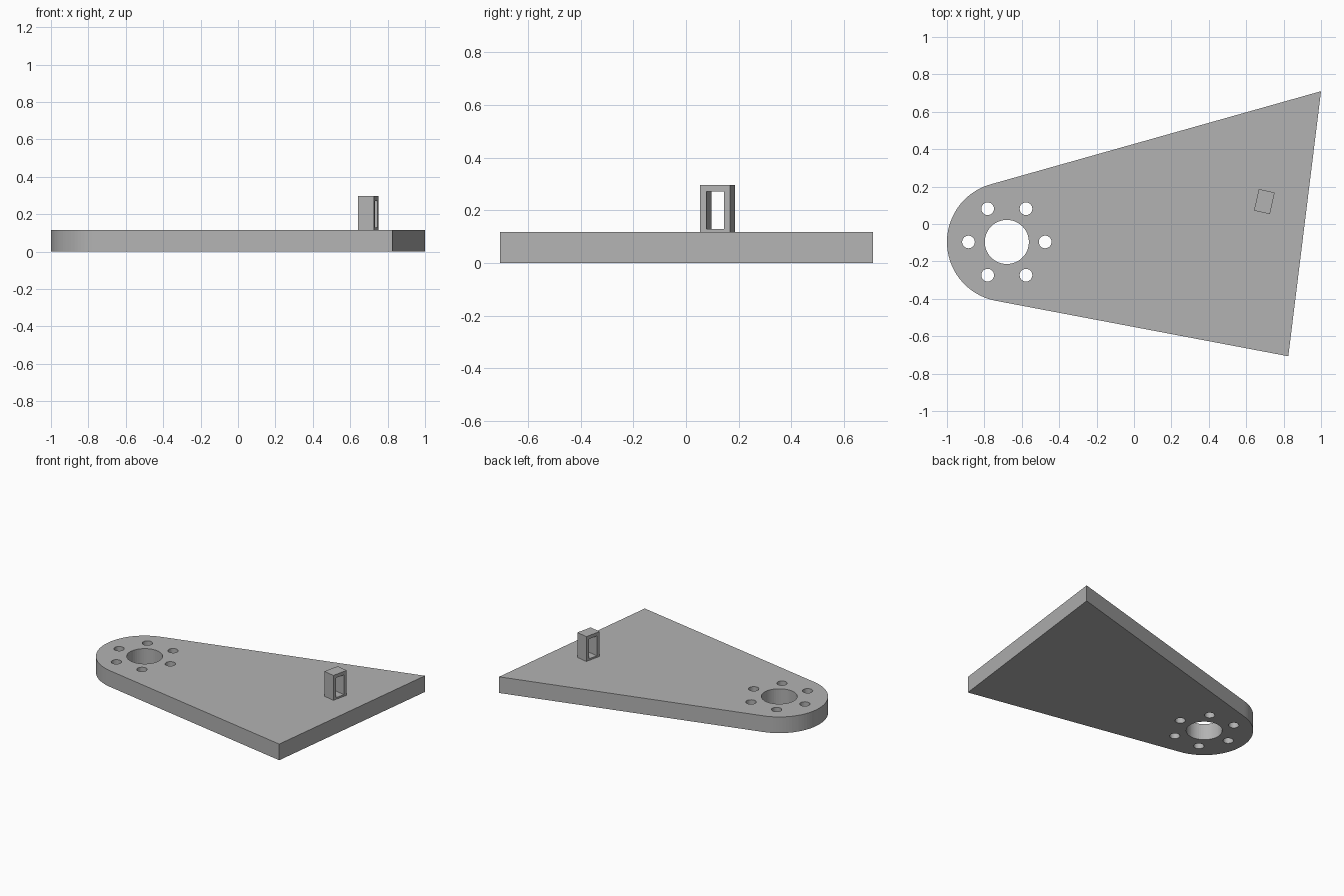
import bpy
import bmesh
from math import acos, atan2, cos, sin, pi, hypot, radians
from mathutils import Matrix, Vector

cube = bpy.data.objects.get("Cube")
if cube:
    bpy.data.objects.remove(cube, do_unlink=True)

GREY = (0.45, 0.45, 0.45, 1)
grey = bpy.data.materials.new("plain_grey")
grey.use_nodes = True
grey.diffuse_color = GREY
grey.node_tree.nodes["Principled BSDF"].inputs["Base Color"].default_value = GREY


def arc(centre, radius, start, end, steps):
    """Points along an arc, both ends included."""
    return [(centre[0] + radius * cos(start + (end - start) * i / steps),
             centre[1] + radius * sin(start + (end - start) * i / steps))
            for i in range(steps + 1)]


def circle(centre, radius, steps):
    return arc(centre, radius, 0, 2 * pi, steps)[:-1]


def rectangle(x0, x1, y0, y1):
    return [(x0, y0), (x1, y0), (x1, y1), (x0, y1)]


def slab(name, loops, thickness, matrix):
    """Extrude an outline with inner hole loops, centred on its own plane."""
    curve = bpy.data.curves.new(name + "_profile", "CURVE")
    curve.dimensions = "2D"
    curve.fill_mode = "BOTH"
    curve.extrude = thickness / 2
    for loop in loops:
        spline = curve.splines.new("POLY")
        spline.points.add(len(loop) - 1)
        for point, (x, y) in zip(spline.points, loop):
            point.co = (x, y, 0, 1)
        spline.use_cyclic_u = True
    source = bpy.data.objects.new(name + "_profile", curve)
    bpy.context.collection.objects.link(source)
    bpy.context.view_layer.update()
    evaluated = source.evaluated_get(bpy.context.evaluated_depsgraph_get())
    mesh = bpy.data.meshes.new_from_object(evaluated)
    bpy.data.objects.remove(source, do_unlink=True)

    # Weld the caps to the walls and place the part
    bm = bmesh.new()
    bm.from_mesh(mesh)
    bmesh.ops.remove_doubles(bm, verts=bm.verts, dist=0.0001)
    bm.transform(matrix)
    bmesh.ops.recalc_face_normals(bm, faces=bm.faces)
    for face in bm.faces:
        face.smooth = False
        face.material_index = 0
    bm.to_mesh(mesh)
    bm.free()
    mesh.name = name
    mesh.materials.clear()
    mesh.materials.append(grey)
    obj = bpy.data.objects.new(name, mesh)
    bpy.context.collection.objects.link(obj)
    return obj


# Base plate: round nose joined by tangents to two far corners
PLATE_TOP = 0.117
hub, nose = (-0.68, -0.096), 0.32
back_corner, front_corner = (1.0, 0.71), (0.825, -0.707)


def tangent_angle(corner, side):
    dx, dy = corner[0] - hub[0], corner[1] - hub[1]
    return atan2(dy, dx) + side * acos(nose / hypot(dx, dy))


outline = arc(hub, nose, tangent_angle(back_corner, 1),
              tangent_angle(front_corner, -1) + 2 * pi, 40)
outline += [front_corner, back_corner]

# Centre bore and ring of six bolt holes
holes = [circle(hub, 0.118, 48)]
for i in range(6):
    a = i * pi / 3
    holes.append(circle((hub[0] + 0.205 * cos(a), hub[1] + 0.205 * sin(a)), 0.034, 24))
slab("base_plate", [outline] + holes, PLATE_TOP,
     Matrix.Translation((0, 0, PLATE_TOP / 2)))

# Upright loop: a small frame with a window through it, turned on the plate
upright = Matrix((Vector((0, 0, 1, 0)), Vector((1, 0, 0, 0)),
                  Vector((0, 1, 0, 0)), Vector((0, 0, 0, 1))))
place = Matrix.Translation((0.697, 0.12, 0)) @ Matrix.Rotation(radians(-12.7), 4, "Z")
slab("upright_loop",
     [rectangle(-0.059, 0.059, PLATE_TOP, 0.297),
      rectangle(-0.034, 0.034, 0.129, 0.272)],
     0.087, place @ upright)
